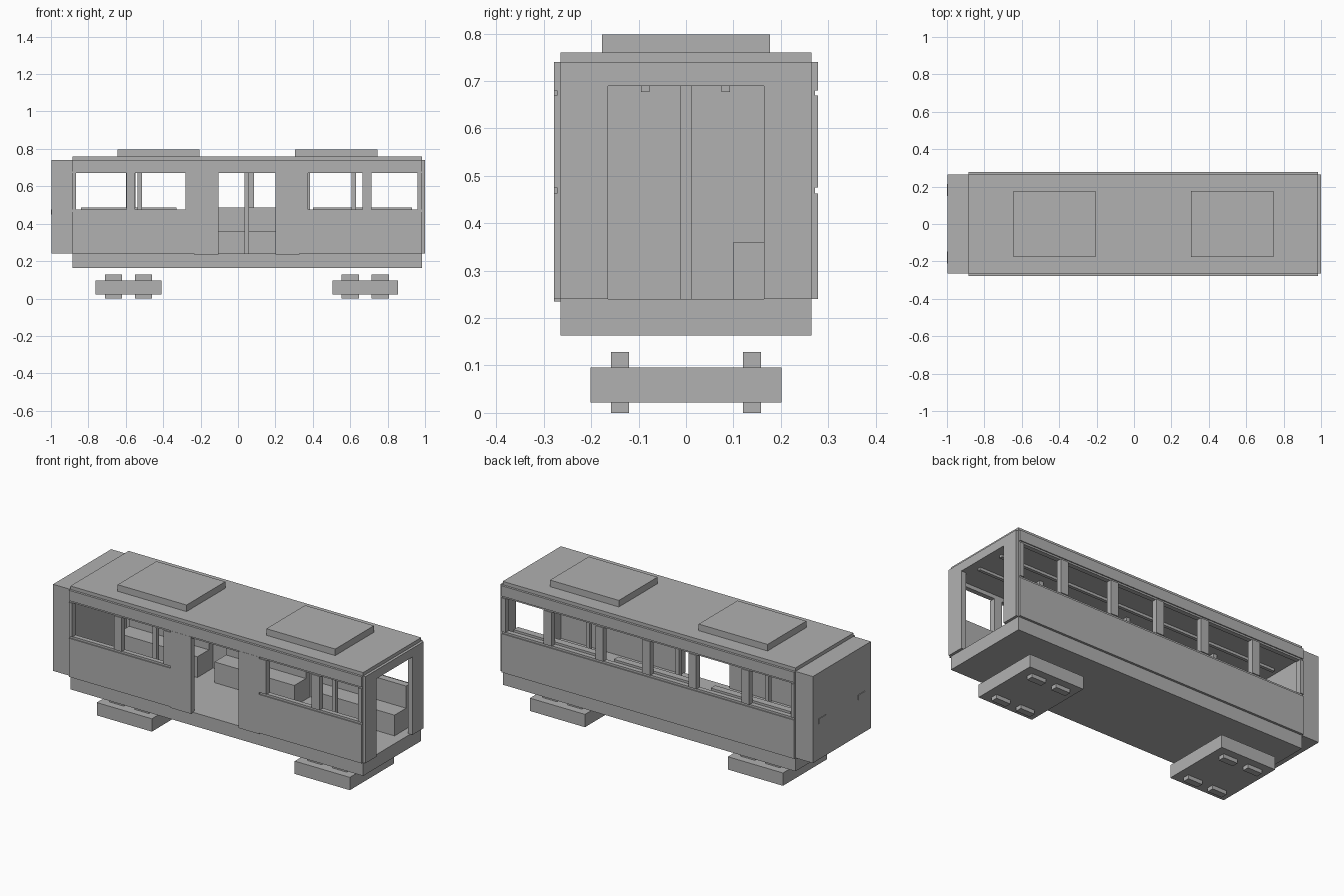
import bpy
import bmesh

old = bpy.data.objects.get("Cube")
if old:
    bpy.data.objects.remove(old, do_unlink=True)

GREY = (0.44, 0.44, 0.44, 1.0)
grey = bpy.data.materials.new("plain_grey")
grey.use_nodes = True
grey.diffuse_color = GREY
grey.node_tree.nodes["Principled BSDF"].inputs["Base Color"].default_value = GREY


def boxes(name, parts):
    """One object made of boxes, each given as x, y and z ranges."""
    bm = bmesh.new()
    for ranges in parts:
        verts = bmesh.ops.create_cube(bm, size=1)["verts"]
        for v in verts:
            for i, (lo, hi) in enumerate(ranges):
                v.co[i] = (lo + hi) / 2 + v.co[i] * (hi - lo)
    mesh = bpy.data.meshes.new(name)
    bm.to_mesh(mesh)
    bm.free()
    mesh.materials.append(grey)
    obj = bpy.data.objects.new(name, mesh)
    bpy.context.collection.objects.link(obj)
    return obj


def around(c, half):
    return (c - half, c + half)


# Main levels and extents
REAR, NOSE = -0.885, 0.985
FLOOR, SILL, HEAD, EAVE = 0.24, 0.475, 0.67, 0.74
INNER, GROOVE, OUTER, BODY = 0.245, 0.272, 0.278, 0.265

# Floor, roof and rear cab
boxes("floor_base", [((REAR, NOSE), (-BODY, BODY), (0.163, FLOOR))])
boxes("roof", [((REAR, NOSE), (-BODY, BODY), (0.692, 0.76))])
boxes("rear_cab", [((-0.996, REAR), (-BODY, BODY), (FLOOR, EAVE))])
boxes("cab_handles", [((-1.0, -0.99), around(y, 0.032), around(0.462, 0.014))
                      for y in (-0.178, 0.182)])


def side_wall(name, side, lower, posts):
    """Wall with a window band, and shallow grooves above and below it."""
    def y_range(depth):
        return tuple(sorted((side * INNER, side * depth)))
    skin, recess = y_range(OUTER), y_range(GROOVE)
    parts = [((REAR, NOSE), skin, (HEAD + 0.01, EAVE)),
             ((REAR, NOSE), recess, (HEAD, HEAD + 0.01))]
    for span in lower:
        parts.append((span, skin, (FLOOR, SILL - 0.012)))
        parts.append((span, recess, (SILL - 0.012, SILL)))
    for span in posts:
        parts.append((span, skin, (SILL, HEAD)))
    return boxes(name, parts)


# Window posts, with a doorway in the front wall
ends = [(REAR, -0.865), (0.96, NOSE)]
DOOR = (-0.105, 0.20)
side_wall("front_wall", -1,
          [(REAR, DOOR[0]), (DOOR[1], NOSE)],
          ends + [(-0.597, -0.55), (-0.28, DOOR[0]), (DOOR[1], 0.375), (0.665, 0.715)])
side_wall("back_wall", 1, [(REAR, NOSE)],
          ends + [around(x, 0.025) for x in (-0.573, -0.235, 0.06, 0.36, 0.69)])

# Sliding doors pushed open over the wall
boxes("sliding_doors", [(span, (-OUTER - 0.001, -0.25), (0.235, 0.68))
                        for span in ((-0.235, DOOR[0]), (DOOR[1], 0.33))])

# Open end frame
frame_x = (0.97, 1.0)
boxes("end_frame", [
    (frame_x, (-BODY, -0.165), (FLOOR, EAVE)),
    (frame_x, (0.165, BODY), (FLOOR, EAVE)),
    (frame_x, (-0.165, 0.165), (0.69, EAVE)),
])

# Benches along the back wall
for i, span in enumerate([(-0.84, -0.33), (-0.22, 0.29), (0.40, 0.93)]):
    boxes(f"bench_{i + 1}", [
        (span, (0.10, INNER), (FLOOR, 0.36)),
        (span, (0.205, INNER), (0.36, 0.488)),
    ])

# Grab poles and ceiling rails
boxes("grab_poles", [(around(x, 0.012), around(0, 0.012), (FLOOR, 0.692))
                     for x in (-0.525, 0.047, 0.62)])
boxes("ceiling_rails", [((-0.85, 0.95), around(y, 0.009), (0.677, 0.695))
                        for y in (-0.086, 0.084)])

# Roof units
for name, x in (("rear_roof_unit", -0.425), ("front_roof_unit", 0.525)):
    boxes(name, [(around(x, 0.22), around(0, 0.177), (0.76, 0.798))])

# Bogies with their wheels
for name, x in (("rear_bogie", -0.585), ("front_bogie", 0.68)):
    boxes(name, [(around(x, 0.176), around(0, 0.202), (0.022, 0.096))])
    boxes(name + "_wheels", [
        (around(x + dx, 0.046), around(dy, 0.019), (0, 0.128))
        for dx in (-0.08, 0.08) for dy in (-0.139, 0.139)])
